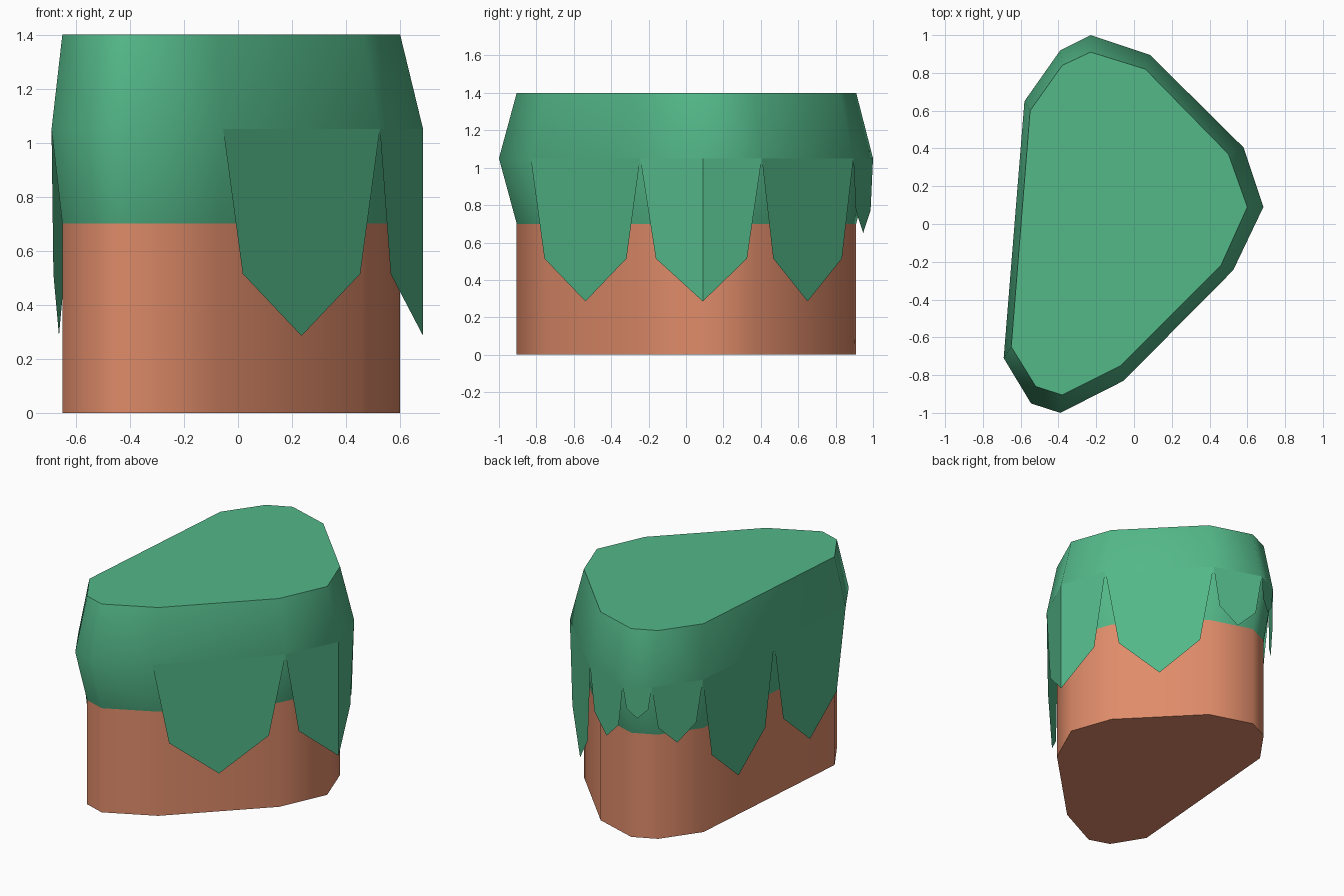
import bpy, bmesh, math
from mathutils import Vector

if "Cube" in bpy.data.objects:
    bpy.data.objects.remove(bpy.data.objects["Cube"])

# Clockwise outlines seen from above: straight wall and the bulging rim
WALL = [(-0.65, -0.65), (-0.55, 0.60), (-0.38, 0.84), (-0.23, 0.91), (0.06, 0.82), (0.50, 0.37),
        (0.60, 0.09), (0.46, -0.22), (-0.07, -0.75), (-0.38, -0.905), (-0.52, -0.86)]
RIM = [(-0.69, -0.71), (-0.58, 0.65), (-0.39, 0.92), (-0.23, 1.0), (0.085, 0.895), (0.58, 0.405),
       (0.685, 0.09), (0.525, -0.245), (-0.055, -0.83), (-0.39, -1.0), (-0.545, -0.95)]
RIM_Z = 1.05


def material(name, color):
    m = bpy.data.materials.new(name)
    m.diffuse_color = (*color, 1)
    m.use_nodes = True
    m.node_tree.nodes["Principled BSDF"].inputs["Base Color"].default_value = m.diffuse_color
    return m


grass = material("grass green", (0.087, 0.479, 0.250))
earth = material("earth brown", (0.745, 0.262, 0.144))


def finish(name, bm, mat):
    me = bpy.data.meshes.new(name)
    bm.to_mesh(me)
    bm.free()
    me.materials.append(mat)
    ob = bpy.data.objects.new(name, me)
    bpy.context.collection.objects.link(ob)
    return ob


def loft(name, layers, mat, cap_bottom, cap_top):
    """Skin a stack of (outline, height) rings and smooth round the sides."""
    bm = bmesh.new()
    rings = [[bm.verts.new((x, y, z)) for x, y in outline] for outline, z in layers]
    n = len(rings[0])
    for a, b in zip(rings, rings[1:]):
        for i in range(n):
            j = (i + 1) % n
            bm.faces.new((a[i], b[i], b[j], a[j]))
    if cap_bottom:
        bm.faces.new(rings[0])
    if cap_top:
        bm.faces.new(rings[-1][::-1])
    ob = finish(name, bm, mat)
    bpy.ops.object.select_all(action='DESELECT')
    bpy.context.view_layer.objects.active = ob
    ob.select_set(True)
    bpy.ops.object.shade_smooth_by_angle(angle=math.radians(55))
    return ob


def drip(bm, start, mid, end):
    """Pointed vertical flap hanging from the rim, folded at its middle."""
    length = min(0.765, 1.2 * ((mid - start).length + (end - mid).length))
    tip_z, side_z = RIM_Z - length, RIM_Z - 0.7 * length
    top, tip = [bm.verts.new((mid.x, mid.y, z)) for z in (RIM_Z, tip_z)]
    for corner, flip in ((start, False), (end, True)):
        side = mid.lerp(corner, 0.75)
        vs = [top, tip, bm.verts.new((side.x, side.y, side_z)),
              bm.verts.new((corner.x, corner.y, RIM_Z))]
        f = bm.faces.new(vs[::-1] if flip else vs)
        f.normal_update()
        # face away from the block
        if f.normal.dot(f.calc_center_median() * Vector((1, 1, 0))) < 0:
            f.normal_flip()


# Earth wall and grass cap
loft("earth_wall", [(WALL, 0), (WALL, 0.7)], earth, True, False)
loft("grass_cap", [(WALL, 0.7), (RIM, RIM_Z), (WALL, 1.4)], grass, False, True)

# Hanging grass: two flaps on the long side, one per edge, one folded round the right corner
bm = bmesh.new()
p = [Vector(v) for v in RIM]
half = p[0].lerp(p[1], 0.5)
spans = [(p[0], half), (half, p[1])] + [(p[i], p[i + 1]) for i in (1, 2, 3, 4, 7)]
for a, b in spans:
    drip(bm, a, a.lerp(b, 0.5), b)
drip(bm, p[5], p[6], p[7])
finish("hanging_grass", bm, grass)
